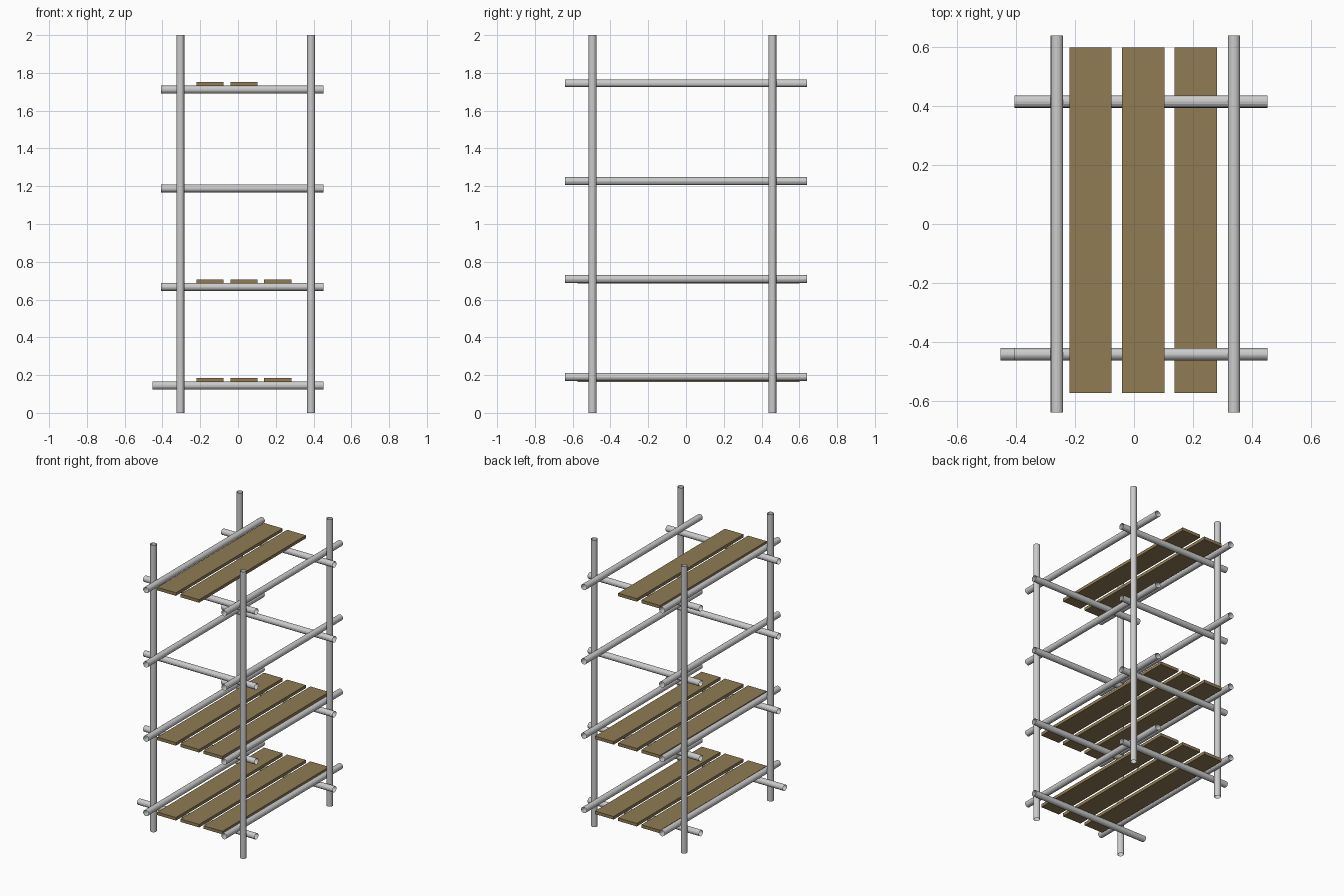
import bpy, bmesh
from mathutils import Vector, Matrix

if "Cube" in bpy.data.objects:
    bpy.data.objects.remove(bpy.data.objects["Cube"])

R = 0.021      # tube radius
SIDES = 16

wood = bpy.data.materials.new("wood")
wood.diffuse_color = (0.28, 0.20, 0.09, 1)
wood.use_nodes = True
wood.node_tree.nodes["Principled BSDF"].inputs["Base Color"].default_value = wood.diffuse_color


def finish(bm, name, mat=None):
    mesh = bpy.data.meshes.new(name)
    bm.to_mesh(mesh)
    bm.free()
    if mat:
        mesh.materials.append(mat)
    obj = bpy.data.objects.new(name, mesh)
    bpy.context.collection.objects.link(obj)
    return obj


def tube(name, a, b):
    """Open-ended tube from a to b."""
    a, b = Vector(a), Vector(b)
    d = b - a
    rot = d.to_track_quat('Z', 'Y').to_matrix().to_4x4()
    bm = bmesh.new()
    bmesh.ops.create_cone(bm, cap_ends=False, segments=SIDES, radius1=R, radius2=R,
                          depth=d.length, matrix=Matrix.Translation((a + b) / 2) @ rot)
    return finish(bm, name)


def box(name, lo, hi, mat):
    lo, hi = Vector(lo), Vector(hi)
    bm = bmesh.new()
    bmesh.ops.create_cube(bm, size=1, matrix=Matrix.Translation((lo + hi) / 2)
                          @ Matrix.Diagonal((*(hi - lo), 1)))
    return finish(bm, name, mat)


# Upright posts
for sx, x in (("left", -0.305), ("right", 0.387)):
    for sy, y in (("front", -0.495), ("back", 0.457)):
        tube(f"{sy}_{sx}_post", (x, y, 0), (x, y, 2))

# Four levels of horizontal tubes, with planks on three of them
planks_per_level = (3, 3, 0, 2)
for i, count in enumerate(planks_per_level):
    z = 0.145 + 0.522 * i
    # Short cross tubes; the lowest front one sticks out further
    for sy, y in (("front", -0.443), ("back", 0.416)):
        x0 = -0.453 if (i == 0 and sy == "front") else -0.407
        tube(f"{sy}_cross_tube_{i + 1}", (x0, y, z), (0.453, y, z))
    # Long side tubes, resting above the cross tubes
    zl = 0.191 + 0.518 * i
    for sx, x in (("left", -0.262), ("right", 0.340)):
        tube(f"{sx}_side_tube_{i + 1}", (x, -0.64, zl), (x, 0.64, zl))
    # Planks
    for k in range(count):
        x = -0.22 + 0.179 * k
        box(f"plank_{i + 1}_{k + 1}", (x, -0.575, z + 0.019), (x + 0.144, 0.60, z + 0.040), wood)
